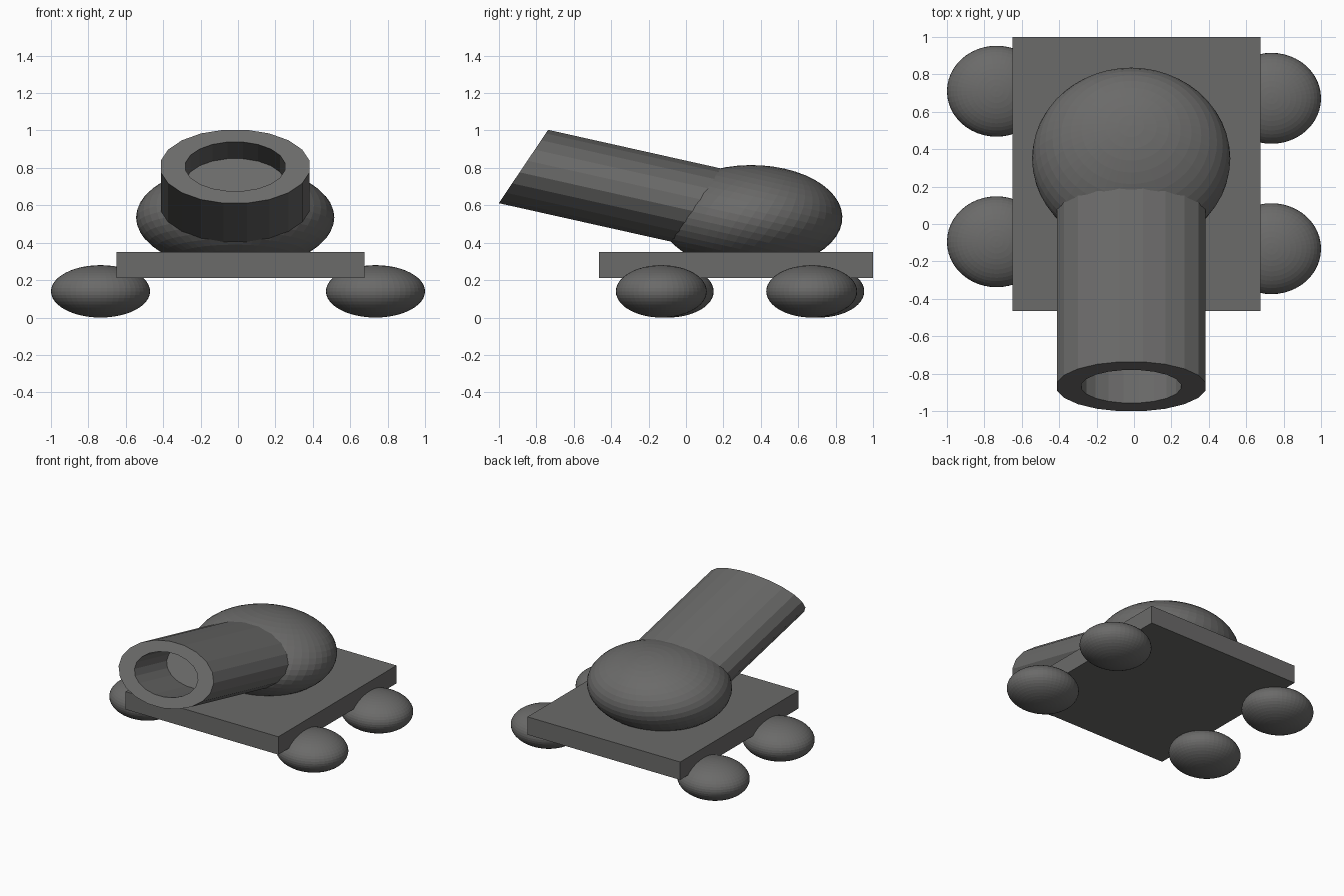
import bpy, bmesh
from math import cos, sin, pi, radians
from mathutils import Matrix, Vector

if "Cube" in bpy.data.objects:
    bpy.data.objects.remove(bpy.data.objects["Cube"])

# Every rounded part shares the same squash
SQUASH = Vector((0.53, 0.486, 0.28))
BALL_AT = Vector((-0.015, 0.35, 0.535))
TILT = Matrix.Rotation(radians(-21.2), 4, 'X')

# Dark grey for all parts
dark = bpy.data.materials.new("dark_grey")
dark.diffuse_color = (0.146, 0.145, 0.142, 1)
dark.use_nodes = True
dark.node_tree.nodes["Principled BSDF"].inputs["Base Color"].default_value = dark.diffuse_color


def finish(name, bm):
    bmesh.ops.recalc_face_normals(bm, faces=bm.faces)
    mesh = bpy.data.meshes.new(name)
    bm.to_mesh(mesh)
    bm.free()
    mesh.materials.append(dark)
    obj = bpy.data.objects.new(name, mesh)
    bpy.context.collection.objects.link(obj)
    return obj


def placed(loc, size=1.0):
    return Matrix.Translation(loc) @ Matrix.Diagonal((*(SQUASH * size), 1))


def ball(name, loc, size, turn=Matrix.Identity(4), segs=48):
    bm = bmesh.new()
    bmesh.ops.create_uvsphere(bm, u_segments=segs, v_segments=segs // 2, radius=1,
                              matrix=placed(loc, size) @ turn)
    return finish(name, bm)


# Flat base plate
bm = bmesh.new()
bmesh.ops.create_cube(bm, size=1, matrix=Matrix.Translation((0.0125, 0.268, 0.28))
                      @ Matrix.Diagonal((1.325, 1.464, 0.14, 1)))
finish("base_plate", bm)

# Four squashed wheels
for name, x, y in (("front_left", -0.735, -0.095), ("back_left", -0.735, 0.71),
                   ("front_right", 0.735, -0.132), ("back_right", 0.735, 0.672)):
    ball("wheel_" + name, (x, y, 0.14), 0.5)

# Turret ball
ball("turret", BALL_AT, 1.0, TILT)

# Hollow 20-sided barrel, from the turret centre out to the mouth and back to the bore floor
SIDES, LENGTH, DEPTH = 20, 2.69, 0.88
bm = bmesh.new()
rings = []
for r, t in ((0.76, 0), (0.76, LENGTH), (0.507, LENGTH), (0.507, LENGTH - DEPTH)):
    angles = [2 * pi * (i + 0.5) / SIDES for i in range(SIDES)]
    rings.append([bm.verts.new((r * cos(a), -t, r * sin(a))) for a in angles])
for a, b in zip(rings, rings[1:]):
    for i in range(SIDES):
        j = (i + 1) % SIDES
        bm.faces.new((a[i], a[j], b[j], b[i]))
bm.faces.new(rings[0])
bm.faces.new(rings[-1])
bm.transform(placed(BALL_AT) @ TILT)
finish("barrel", bm)
